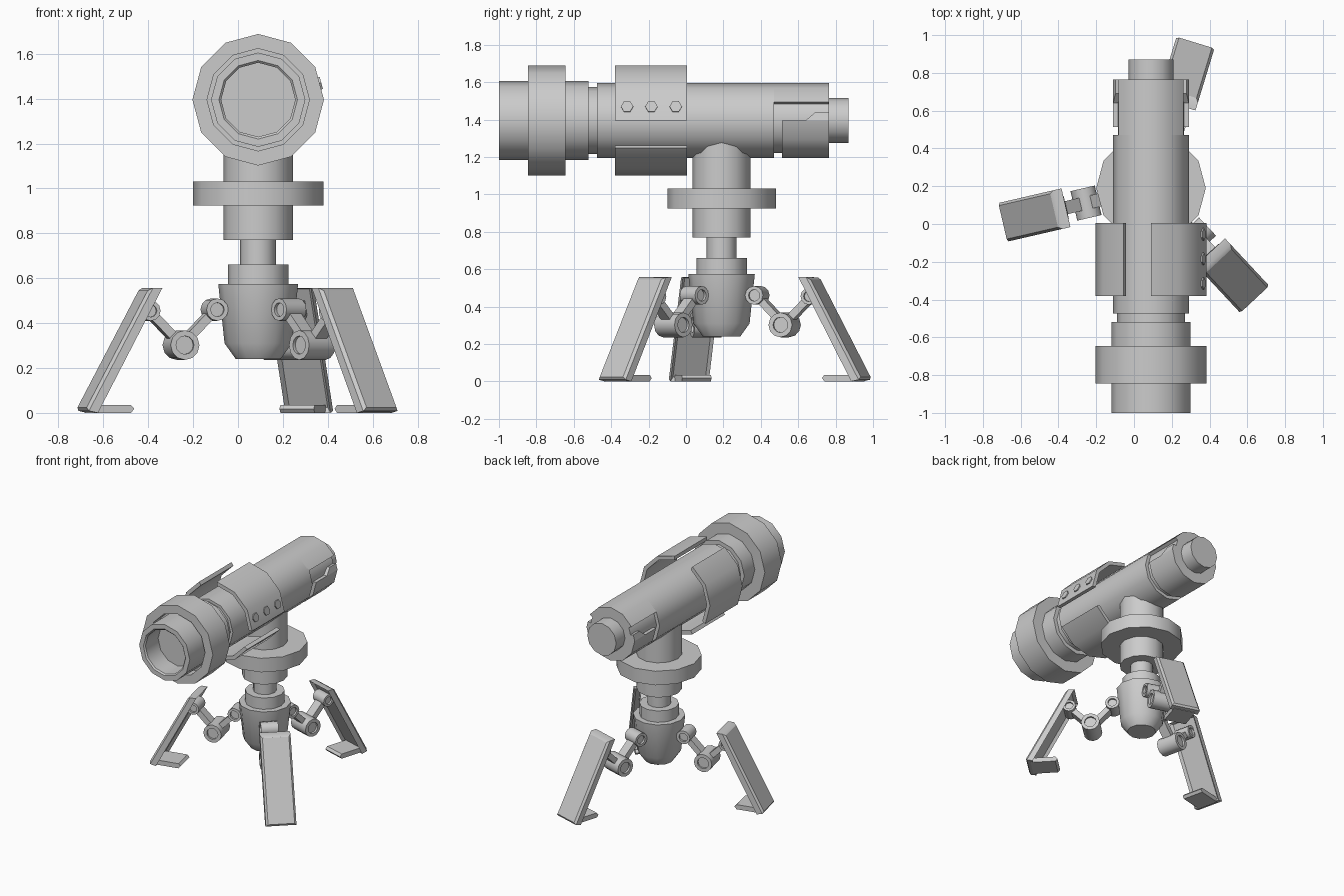
import bpy, bmesh
from math import cos, sin, radians, pi
from mathutils import Matrix, Vector

if "Cube" in bpy.data.objects:
    bpy.data.objects.remove(bpy.data.objects["Cube"])

grey = bpy.data.materials.new("plain grey")
grey.use_nodes = True
grey.diffuse_color = (0.6, 0.6, 0.6, 1)
grey.node_tree.nodes["Principled BSDF"].inputs["Base Color"].default_value = (0.6, 0.6, 0.6, 1)

CX, CY, AXIS_Z = 0.09, 0.19, 1.395
COLUMN = Matrix.Translation((CX, CY, 0))
# Local z becomes +y, so tube profiles are (radius, y) and angles start at +x
TUBE = Matrix(((1, 0, 0, CX), (0, 0, 1, 0), (0, 1, 0, AXIS_Z), (0, 0, 0, 1)))


def finish(name, bm, matrix):
    bmesh.ops.remove_doubles(bm, verts=bm.verts, dist=1e-5)
    bm.transform(matrix)
    bmesh.ops.recalc_face_normals(bm, faces=bm.faces)
    mesh = bpy.data.meshes.new(name)
    bm.to_mesh(mesh)
    bm.free()
    mesh.materials.append(grey)
    obj = bpy.data.objects.new(name, mesh)
    bpy.context.collection.objects.link(obj)
    bpy.ops.object.select_all(action="DESELECT")
    obj.select_set(True)
    bpy.context.view_layer.objects.active = obj
    bpy.ops.object.shade_smooth_by_angle(angle=radians(32))
    return obj


def lathe(name, profile, matrix, sides=12):
    """Turn an open (radius, height) profile, closed by points on the axis."""
    bm = bmesh.new()
    pts = [(0, profile[0][1])] + profile + [(0, profile[-1][1])]
    rings = [[bm.verts.new((r * cos(2 * pi * i / sides), r * sin(2 * pi * i / sides), h))
              for i in range(sides)] for r, h in pts]
    for a, b in zip(rings, rings[1:]):
        for i in range(sides):
            j = (i + 1) % sides
            bm.faces.new((a[i], a[j], b[j], b[i]))
    return finish(name, bm, matrix)


def shell(name, inner, outer, y0, y1, angles):
    """Curved plate following the facets of the twelve-sided tube."""
    bm = bmesh.new()
    rings = []
    for a in angles:
        k = cos(radians(15)) / cos(radians(a % 30 - 15))
        c, s = cos(radians(a)) * k, sin(radians(a)) * k
        rings.append([bm.verts.new((r * c, r * s, y)) for r, y in
                      ((inner, y0), (outer, y0), (outer, y1), (inner, y1))])
    for a, b in zip(rings, rings[1:]):
        for i in range(4):
            j = (i + 1) % 4
            bm.faces.new((a[i], a[j], b[j], b[i]))
    bm.faces.new(rings[0])
    bm.faces.new(rings[-1])
    return finish(name, bm, TUBE)


def prism(name, outline, width, matrix, detail=None):
    """Extrude a (radius, height) outline across the leg width."""
    bm = bmesh.new()
    a, b = [[bm.verts.new((r, s * width / 2, z)) for r, z in outline] for s in (-1, 1)]
    n = len(outline)
    bm.faces.new(a)
    bm.faces.new(b)
    sides = [bm.faces.new((a[i], a[(i + 1) % n], b[(i + 1) % n], b[i])) for i in range(n)]
    bmesh.ops.recalc_face_normals(bm, faces=bm.faces)
    if detail:
        detail(bm, sides)
    return finish(name, bm, matrix)


# Central column
lathe("base_hub", [(0.10, 0.24), (0.15, 0.31), (0.178, 0.575), (0.135, 0.575),
                   (0.135, 0.66), (0.08, 0.66), (0.08, 0.78)], COLUMN)
lathe("swivel_post", [(0.155, 0.77), (0.155, 0.925), (0.29, 0.925), (0.29, 1.03),
                      (0.155, 1.03), (0.155, 1.30)], COLUMN)

# Main tube with hollow mouth, neck groove and eyepiece
lathe("main_tube", [(0.165, -0.84), (0.165, -0.99), (0.175, -1), (0.21, -1), (0.21, -0.52),
                    (0.18, -0.52), (0.18, -0.475), (0.2, -0.475), (0.2, 0.47),
                    (0.175, 0.47), (0.175, 0.765), (0.12, 0.765), (0.12, 0.87)], TUBE)
lathe("front_band", [(0.2, -0.76), (0.228, -0.76), (0.228, -0.845), (0.293, -0.845),
                     (0.293, -0.645), (0.2, -0.645)], TUBE).data.name = "front_band"

# Rear shells with a stepped slot on each side
shell("rear_top_shell", 0.165, 0.2, 0.46, 0.765, range(30, 151, 30))
shell("rear_lower_shell", 0.165, 0.2, 0.513, 0.765, range(180, 361, 30))
for side, angles in (("left", (0, 13)), ("right", (180, 167))):
    rail = shell(side + "_slot_step", 0.165, 0.2, 0.64, 0.765, angles)
    for v in rail.data.vertices:
        if v.co.y < 0.7 and v.co.z > AXIS_Z + 0.02:
            v.co.y += 0.05

# Three guard plates around the tube, bolts on one of them
for name, start in (("left", 0), ("right", 120), ("lower", 240)):
    shell(name + "_guard_plate", 0.265, 0.293, -0.38, 0.005, range(start, start + 91, 30))
for i in range(3):
    d = Vector((cos(radians(15)), 0, sin(radians(15))))
    spot = Vector((CX, -0.315 + 0.13 * i, AXIS_Z)) + d * 0.275
    lathe("guard_bolt_%d" % (i + 1), [(0.033, 0), (0.033, 0.016)],
          Matrix.Translation(spot) @ d.to_track_quat("Z", "Y").to_matrix().to_4x4(), 6)


# Legs, modelled along local +x and turned about the column
def panel_detail(bm, sides):
    outer, inner = sides[0], sides[2]
    bmesh.ops.inset_region(bm, faces=[inner], thickness=0.022, depth=0)
    bmesh.ops.translate(bm, verts=inner.verts, vec=-inner.normal * 0.02)
    bmesh.ops.bevel(bm, geom=list(outer.edges), offset=0.014, segments=1, affect="EDGES")


def knuckle(name, r, z, radius, length, matrix):
    h, hole = length / 2, radius * 0.62
    lathe(name, [(hole, 0.015 - h), (hole, -h), (radius, -h), (radius, h),
                 (hole, h), (hole, h - 0.015)],
          matrix @ Matrix.Translation((r, 0, z)) @ Matrix.Rotation(pi / 2, 4, "X"))


def arm(name, p, q, matrix):
    p, q = Vector(p), Vector(q)
    d = (q - p).normalized() * 0.02
    n = Vector((-d.y, d.x))
    prism(name, [p + n, q + n, q - n, p - n], 0.07, matrix)


HIP, KNEE, ANKLE = (0.2, 0.46), (0.353, 0.302), (0.505, 0.455)
for name, angle in (("right", 193), ("front", 313), ("back", 73)):
    m = COLUMN @ Matrix.Rotation(radians(angle), 4, "Z")
    prism(name + "_leg_panel", [(0.52, 0.557), (0.812, 0.012), (0.757, 0), (0.462, 0.557)],
          0.21, m, panel_detail)
    prism(name + "_foot", [(0.775, 0), (0.60, 0), (0.585, 0.018), (0.60, 0.035), (0.765, 0.035)],
          0.16, m)
    knuckle(name + "_hip_joint", *HIP, 0.05, 0.12, m)
    knuckle(name + "_knee_joint", *KNEE, 0.066, 0.16, m)
    knuckle(name + "_ankle_joint", *ANKLE, 0.045, 0.12, m)
    arm(name + "_upper_arm", HIP, KNEE, m)
    arm(name + "_lower_arm", KNEE, ANKLE, m)
